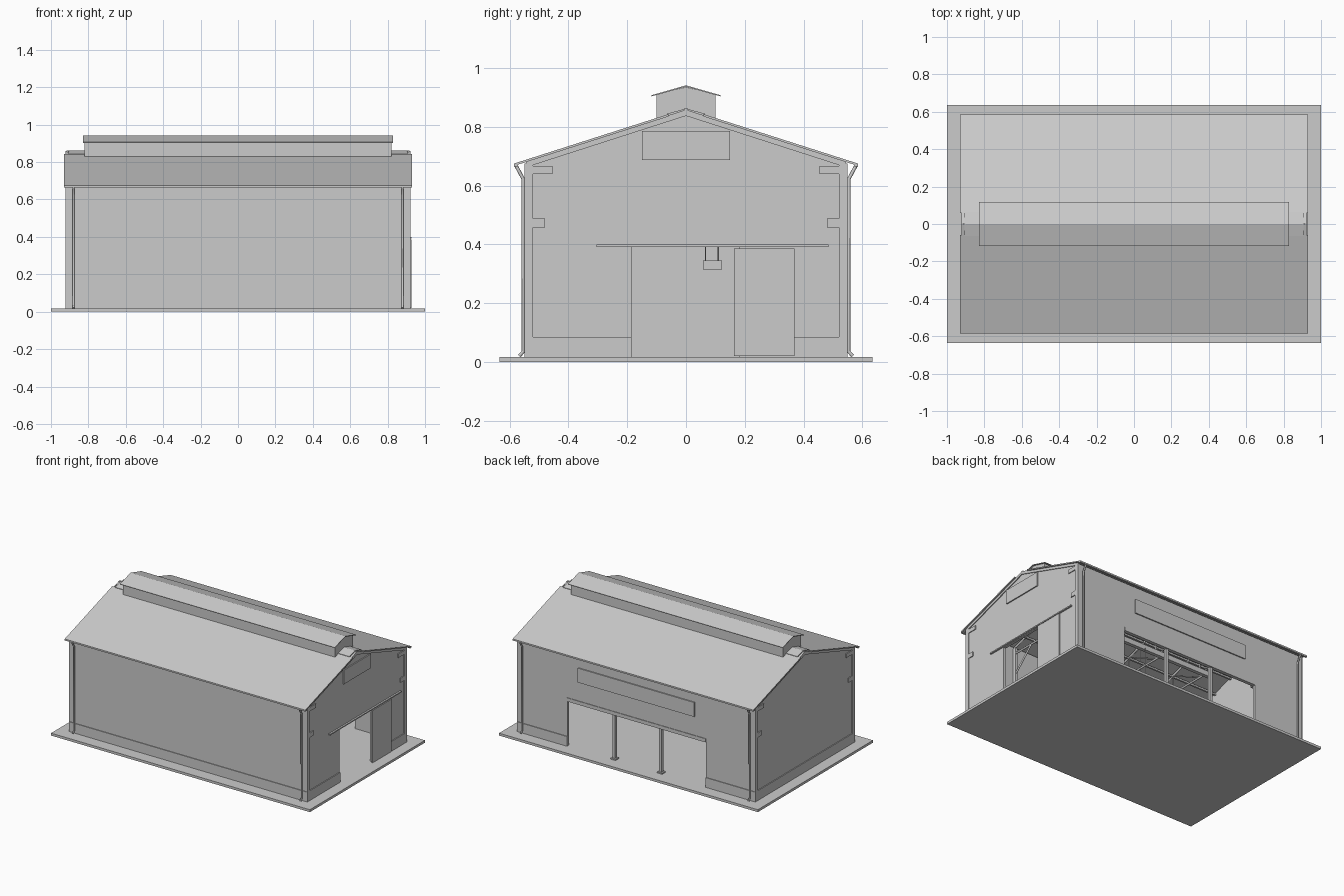
import bpy, bmesh
from mathutils import Vector

cube = bpy.data.objects.get("Cube")
if cube:
    bpy.data.objects.remove(cube)

GREY = (0.6, 0.6, 0.6, 1)
mat = bpy.data.materials.new("light_grey")
mat.use_nodes = True
mat.diffuse_color = GREY
mat.node_tree.nodes["Principled BSDF"].inputs["Base Color"].default_value = GREY

FLOOR, EAVE, RIDGE, SLOPE = 0.017, 0.585, 0.862, 0.32
WX, WY, T = 0.915, 0.545, 0.02
TRUSS_X = (-0.54, -0.18, 0.18, 0.54)


def roof_z(y, drop=0.0):
    return RIDGE - SLOPE * abs(y) - drop


def prism(name, pts, axis, lo, hi):
    """Extrude a flat outline along x or y; outline pairs are (y, z) or (x, z)."""
    bm = bmesh.new()
    place = (lambda a, b: (lo, a, b)) if axis == "x" else (lambda a, b: (a, lo, b))
    face = bm.faces.new([bm.verts.new(place(a, b)) for a, b in pts])
    new = bmesh.ops.extrude_face_region(bm, geom=[face])["geom"]
    step = Vector((hi - lo, 0, 0) if axis == "x" else (0, hi - lo, 0))
    bmesh.ops.translate(bm, vec=step, verts=[g for g in new if isinstance(g, bmesh.types.BMVert)])
    bmesh.ops.recalc_face_normals(bm, faces=bm.faces)
    mesh = bpy.data.meshes.new(name)
    bm.to_mesh(mesh)
    bm.free()
    obj = bpy.data.objects.new(name, mesh)
    mesh.materials.append(mat)
    bpy.context.collection.objects.link(obj)
    return obj


def box(name, x, y, z):
    return prism(name, [(y[0], z[0]), (y[1], z[0]), (y[1], z[1]), (y[0], z[1])], "x", *x)


def rod(name, pts, radius, sides=2):
    curve = bpy.data.curves.new(name, "CURVE")
    curve.dimensions = "3D"
    curve.bevel_depth, curve.bevel_resolution = radius, sides
    curve.use_fill_caps = True
    spline = curve.splines.new("POLY")
    spline.points.add(len(pts) - 1)
    for p, co in zip(spline.points, pts):
        p.co = (*co, 1)
    curve.materials.append(mat)
    obj = bpy.data.objects.new(name, curve)
    bpy.context.collection.objects.link(obj)


def span(s, a, b):
    """Interval a..b mirrored to the side given by sign s."""
    return tuple(sorted((s * a, s * b)))


# Ground slab and long walls
box("ground_slab", (-1, 1), (-0.635, 0.635), (0, FLOOR))
top = roof_z(WY, 0.012)
box("front_wall", (-WX, WX), (-WY, -WY + T), (FLOOR, top))
OX, OZ = 0.535, 0.33
prism("back_wall", [(-WX, FLOOR), (-OX, FLOOR), (-OX, OZ), (OX, OZ), (OX, FLOOR),
                    (WX, FLOOR), (WX, top), (-WX, top)], "y", WY - T, WY)

# Gable walls, one with a doorway
peak = [(WY, FLOOR), (WY, top), (0, roof_z(0, 0.006)), (-WY, top), (-WY, FLOOR)]
DL, DR, DZ = -0.185, 0.18, 0.39
prism("right_gable_wall", peak, "x", -WX, -WX + T)
prism("left_gable_wall", peak + [(DL, FLOOR), (DL, DZ), (DR, DZ), (DR, FLOOR)], "x", WX - T, WX)

# Gable trim: corner strips, bracket blocks, rake bands, plinths
for sx, end in ((1, "left"), (-1, "right")):
    xs = span(sx, WX, WX + 0.006)
    for s in (-1, 1):
        box(end + "_corner_strip", xs, span(s, 0.52, 0.55), (FLOOR, top))
        box(end + "_upper_block", xs, span(s, 0.455, 0.52), (0.64, 0.667))
        box(end + "_lower_block", xs, span(s, 0.48, 0.52), (0.457, 0.488))
        prism(end + "_rake_band", [(0, roof_z(0, 0.004)), (s * WY, roof_z(WY, 0.004)),
                                   (s * WY, roof_z(WY, 0.026)), (0, roof_z(0, 0.025))], "x", *xs)
    for a, b in ([(-0.52, DL), (DR, 0.52)] if sx > 0 else [(-0.52, 0.52)]):
        box(end + "_plinth", xs, (a, b), (FLOOR, 0.085))

# Long wall plinths
box("front_plinth", (-WX, WX), (-WY - 0.005, -WY), (FLOOR, 0.085))
for s in (-1, 1):
    box("back_plinth", span(s, OX, WX), (WY, WY + 0.005), (FLOOR, 0.085))

# Roof sheets, gutters and downpipes
for s in (-1, 1):
    inner = 0.06
    prism("roof_sheet", [(s * inner, roof_z(inner)), (s * EAVE, roof_z(EAVE)),
                         (s * EAVE, roof_z(EAVE, 0.008)), (s * inner, roof_z(inner, 0.008))],
          "x", -0.93, 0.93)
    box("gutter", (-0.93, 0.93), span(s, 0.572, EAVE), (0.664, 0.674))
    for x in (-0.88, 0.88):
        rod("downpipe", [(x, s * 0.578, 0.667), (x, s * 0.554, 0.622),
                         (x, s * 0.554, 0.035), (x, s * 0.567, 0.02)], 0.006)

# Ridge caps at both ends with small finials
for sx in (-1, 1):
    prism("ridge_end_cap", [(-0.065, roof_z(0.065, -0.003)), (0, RIDGE), (0.065, roof_z(0.065, -0.003)),
                            (0.065, roof_z(0.065, 0.005)), (0, RIDGE - 0.01),
                            (-0.065, roof_z(0.065, 0.005))], "x", *span(sx, 0.8, 0.905))
    box("ridge_finial", span(sx, 0.902, 0.918), (-0.006, 0.006), (0.84, 0.862))

# Ridge ventilator
prism("vent_body", [(-0.1, 0.825), (0.1, 0.825), (0.1, 0.91), (0, 0.935), (-0.1, 0.91)], "x", -0.82, 0.82)
prism("vent_cap", [(-0.118, 0.907), (0, 0.941), (0.118, 0.907),
                   (0.118, 0.903), (0, 0.936), (-0.118, 0.903)], "x", -0.83, 0.83)

# Sign boards
box("gable_sign", (WX, WX + 0.008), (-0.15, 0.15), (0.687, 0.785))
box("back_sign", (-0.45, 0.45), (WY, WY + 0.008), (0.487, 0.587))

# Sliding door and its track
box("sliding_door", (WX + 0.004, WX + 0.012), (0.163, 0.37), (0.02, 0.386))
box("door_track", (WX, WX + 0.012), (-0.305, 0.485), (0.391, 0.399))
box("back_lintel", (-OX, OX), (WY, WY + 0.004), (OZ, OZ + 0.025))

# Posts in the back opening
for x in TRUSS_X[1:3]:
    box("back_post", (x - 0.01, x + 0.01), (WY - 0.025, WY - 0.005), (FLOOR, OZ))
    box("post_foot", (x - 0.02, x + 0.02), (WY - 0.035, WY + 0.004), (FLOOR, 0.025))

# Roof trusses with webs and knee braces
CHORD = 0.63
for x in TRUSS_X:
    rod("truss_tie", [(x, -0.525, CHORD), (x, 0.525, CHORD)], 0.009, 0)
    rod("truss_king_post", [(x, 0, CHORD), (x, 0, roof_z(0, 0.03))], 0.007, 0)
    for s in (-1, 1):
        rod("truss_rafter", [(x, s * 0.525, roof_z(0.525, 0.022)), (x, 0, roof_z(0, 0.022))], 0.009, 0)
        rod("truss_web", [(x, 0, CHORD), (x, s * 0.26, roof_z(0.26, 0.022)), (x, s * 0.26, CHORD)], 0.006, 0)
        rod("knee_brace", [(x, s * 0.525, 0.47), (x, s * 0.36, CHORD)], 0.007, 0)
        box("wall_column", (x - 0.01, x + 0.01), span(s, 0.505, 0.525),
            (OZ if s > 0 else FLOOR, top - 0.01))

# Purlins
for s in (-1, 1):
    for y in (0.12, 0.27, 0.42):
        z = roof_z(y, 0.014)
        box("purlin", (-0.895, 0.895), span(s, y - 0.006, y + 0.006), (z - 0.012, z))

# Overhead hoist
box("hoist_beam", (-0.54, 0.54), (0.075, 0.1), (0.59, 0.625))
for y in (0.066, 0.11):
    rod("hoist_cable", [(0, y, 0.34), (0, y, 0.595)], 0.002, 0)
box("hoist_block", (-0.03, 0.03), (0.058, 0.123), (0.315, 0.344))
